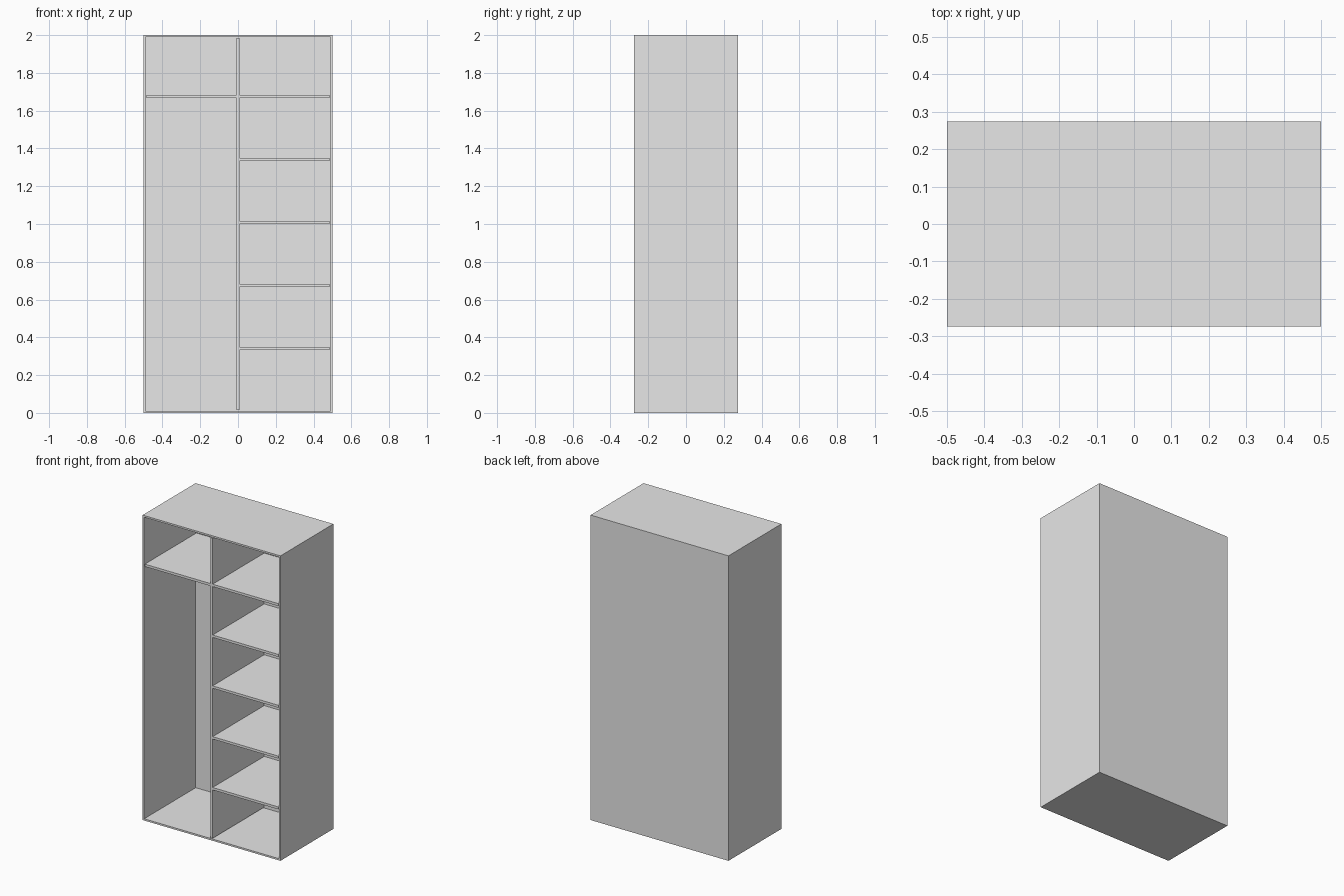
import bpy
import bmesh
from mathutils import Vector

WIDTH, DEPTH, HEIGHT = 1.0, 0.548, 2.0
BOARD = 0.016          # thickness of every board
BACK = 0.014           # thickness of the back panel
BAYS = 6               # equal shelf bays up the height

cube = bpy.data.objects.get("Cube")
if cube:
    bpy.data.objects.remove(cube, do_unlink=True)

grey = bpy.data.materials.new("light_grey_board")
grey.use_nodes = True
grey.diffuse_color = (0.8, 0.8, 0.8, 1)
grey.node_tree.nodes["Principled BSDF"].inputs["Base Color"].default_value = grey.diffuse_color


def box_mesh(low, high):
    """Return a bmesh box between two opposite corners."""
    low, high = Vector(low), Vector(high)
    bm = bmesh.new()
    bmesh.ops.create_cube(bm, size=1)
    bmesh.ops.scale(bm, vec=high - low, verts=bm.verts)
    bmesh.ops.translate(bm, vec=(low + high) / 2, verts=bm.verts)
    return bm


def add_part(name, bm):
    mesh = bpy.data.meshes.new(name)
    bmesh.ops.recalc_face_normals(bm, faces=bm.faces)
    bm.to_mesh(mesh)
    bm.free()
    mesh.materials.append(grey)
    obj = bpy.data.objects.new(name, mesh)
    bpy.context.collection.objects.link(obj)
    return obj


front, rear = -DEPTH / 2, DEPTH / 2 - BACK
inner = WIDTH / 2 - BOARD

# Carcass: a box hollowed out from the front
bm = box_mesh((-WIDTH / 2, front, 0), (WIDTH / 2, DEPTH / 2, HEIGHT))
bm.normal_update()
opening = min(bm.faces, key=lambda f: f.calc_center_median().y)
bmesh.ops.inset_region(bm, faces=[opening], thickness=BOARD)
pushed = bmesh.ops.extrude_discrete_faces(bm, faces=[opening])["faces"]
bmesh.ops.translate(bm, vec=(0, DEPTH - BACK, 0), verts=pushed[0].verts)
add_part("carcass", bm)

# Centre divider
add_part("divider", box_mesh((-BOARD / 2, front, BOARD),
                             (BOARD / 2, rear, HEIGHT - BOARD)))

# Shelves: a full stack on the left, a single top shelf over the hanging space
for k in range(1, BAYS):
    z = k * HEIGHT / BAYS
    add_part(f"left_shelf_{k}", box_mesh((BOARD / 2, front, z),
                                         (inner, rear, z + BOARD)))
add_part("hanging_space_top_shelf", box_mesh((-inner, front, z),
                                             (-BOARD / 2, rear, z + BOARD)))
